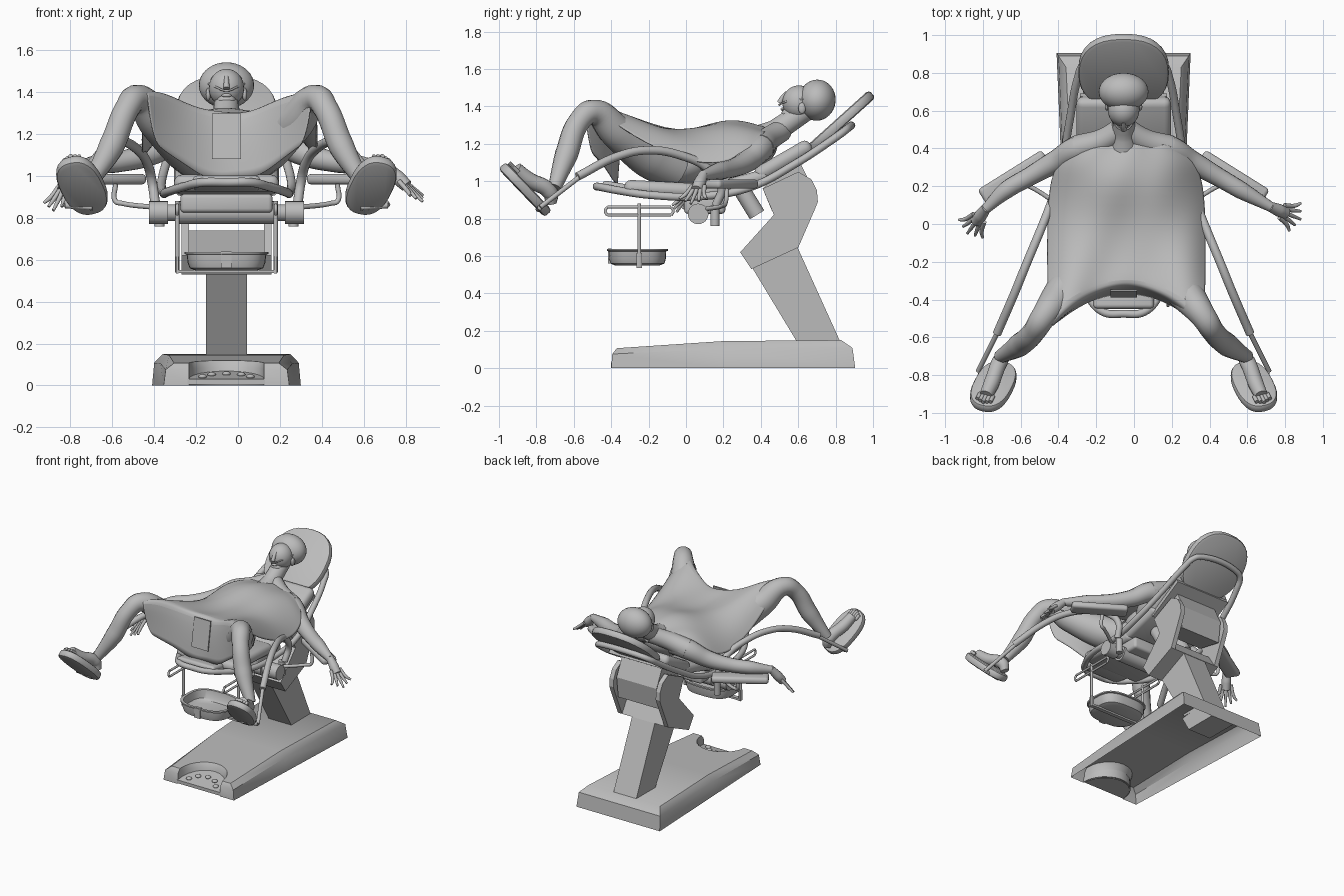
import bpy, bmesh, math
from mathutils import Vector, Matrix

if "Cube" in bpy.data.objects:
    bpy.data.objects.remove(bpy.data.objects["Cube"])

CX = -0.055  # centre line of chair and patient
grey = bpy.data.materials.new("plain_grey")
grey.use_nodes = True
grey.diffuse_color = (0.5, 0.5, 0.5, 1)
grey.node_tree.nodes["Principled BSDF"].inputs["Base Color"].default_value = (0.5, 0.5, 0.5, 1)


def finish(name, bm, smooth=True):
    bmesh.ops.recalc_face_normals(bm, faces=bm.faces)
    me = bpy.data.meshes.new(name)
    bm.to_mesh(me)
    bm.free()
    ob = bpy.data.objects.new(name, me)
    bpy.context.collection.objects.link(ob)
    ob.location.x = CX
    me.materials.append(grey)
    if smooth:
        bpy.ops.object.select_all(action='DESELECT')
        ob.select_set(True)
        bpy.context.view_layer.objects.active = ob
        bpy.ops.object.shade_smooth_by_angle(angle=math.radians(40))
    return ob


def place(loc, size, rx=0, rz=0):
    return (Matrix.Translation(loc) @ Matrix.Rotation(math.radians(rz), 4, 'Z')
            @ Matrix.Rotation(math.radians(rx), 4, 'X') @ Matrix.Diagonal((*size, 1)))


def box(name, loc, size, rx=0, rz=0, bevel=0.0):
    bm = bmesh.new()
    bmesh.ops.create_cube(bm, size=1, matrix=place(loc, size, rx, rz))
    if bevel:
        bmesh.ops.bevel(bm, geom=bm.edges[:], offset=bevel, segments=3, profile=0.5, affect='EDGES')
    return finish(name, bm)


def ball(name, loc, radii, rx=0):
    bm = bmesh.new()
    bmesh.ops.create_uvsphere(bm, u_segments=28, v_segments=18, radius=1, matrix=place(loc, radii, rx))
    return finish(name, bm)


def rod(name, a, b, r):
    a, b = Vector(a), Vector(b)
    q = (b - a).to_track_quat('Z', 'Y').to_matrix().to_4x4()
    bm = bmesh.new()
    bmesh.ops.create_cone(bm, cap_ends=True, segments=24, radius1=r, radius2=r, depth=(b - a).length,
                          matrix=Matrix.Translation((a + b) / 2) @ q)
    return finish(name, bm)


def tube(name, pts, radii, closed=False):
    # smooth swept tube with a radius for each point
    if not isinstance(radii, (list, tuple)):
        radii = [radii] * len(pts)
    cu = bpy.data.curves.new(name, 'CURVE')
    cu.dimensions = '3D'
    cu.bevel_depth, cu.bevel_resolution, cu.resolution_u = 1, 5, 8
    cu.use_fill_caps = True
    sp = cu.splines.new('BEZIER')
    sp.bezier_points.add(len(pts) - 1)
    sp.use_cyclic_u = closed
    for p, co, r in zip(sp.bezier_points, pts, radii):
        p.co, p.radius = co, r
        p.handle_left_type = p.handle_right_type = 'AUTO'
    tmp = bpy.data.objects.new(name + "_path", cu)
    bpy.context.collection.objects.link(tmp)
    me = bpy.data.meshes.new_from_object(tmp.evaluated_get(bpy.context.evaluated_depsgraph_get()))
    bm = bmesh.new()
    bm.from_mesh(me)
    bpy.data.objects.remove(tmp)
    bpy.data.meshes.remove(me)
    return finish(name, bm)


def extrude_yz(name, pts, x0, x1):
    bm = bmesh.new()
    f = bm.faces.new([bm.verts.new((x0, y, z)) for y, z in pts])
    new = bmesh.ops.extrude_face_region(bm, geom=[f])['geom']
    bmesh.ops.translate(bm, vec=(x1 - x0, 0, 0), verts=[v for v in new if isinstance(v, bmesh.types.BMVert)])
    return finish(name, bm, False)


def loft(name, rings, cap_first=True):
    bm = bmesh.new()
    rows = [[bm.verts.new(p) for p in ring] for ring in rings]
    n = len(rows[0])
    for a, b in zip(rows, rows[1:]):
        for i in range(n):
            bm.faces.new((a[i], a[(i + 1) % n], b[(i + 1) % n], b[i]))
    if cap_first:
        bm.faces.new(rows[0])
    bm.faces.new(rows[-1])
    return finish(name, bm)


def oval(w, l, z, power=3.0):
    # squared-off ellipse outline
    pts = []
    for i in range(32):
        c, s = math.cos(math.pi * i / 16), math.sin(math.pi * i / 16)
        pts.append(Vector((math.copysign(abs(c) ** (2 / power), c) * w, math.copysign(abs(s) ** (2 / power), s) * l, z)))
    return pts


def pad(name, matrix, w, l, th, power=3.0):
    steps = ((0.02, -0.5), (0.005, -0.4), (0, -0.2), (0, 0.2), (0.005, 0.4), (0.02, 0.5))
    return loft(name, [[matrix @ p for p in oval(w - e, l - e, h * th, power)] for e, h in steps])


# Hollow base with chamfered sides and a rounded notch at the front
def base_ring(inset, height):
    front, back = -0.40 + inset * 0.6, 0.905 - inset * 1.5
    wf, wm, wb = 0.30 - inset, 0.325 - inset, 0.355 - inset
    arc = [(0.18 * math.cos(t), front + 0.19 * math.sin(t)) for t in (math.pi * i / 12 for i in range(13))]
    pts = [(wf, front)] + arc + [(-wf, front), (-wm, 0.2), (-wb, back), (wb, back), (wm, 0.2)]
    return [(x, y, height * (0.145 + 0.04 * min(0, (y - 0.2) / 0.6) + 0.008 * max(0, y - 0.2))) for x, y in pts]


loft("base_cover", [base_ring(0, 0), base_ring(0.01, 0.72), base_ring(0.05, 1)], cap_first=False)
arc = [(math.cos(math.pi * i / 12), math.sin(math.pi * i / 12)) for i in range(13)]
loft("pedal_plate", [[(0.185 * x, -0.4 + 0.2 * y, z + slope * y) for x, y in arc] for z, slope in ((0.005, 0), (0.03, 0.04))])
for i in range(5):
    a = math.pi * (i + 0.5) / 5
    ball("pedal_button", (0.12 * math.cos(a), -0.385 + 0.1 * math.sin(a), 0.036 + 0.02 * math.sin(a)), (0.02, 0.02, 0.012))

# Slanted column and tilting head
extrude_yz("column", [(0.60, 0.13), (0.83, 0.13), (0.59, 0.66), (0.34, 0.56)], -0.097, 0.097)
extrude_yz("column_foot", [(0.58, 0.12), (0.82, 0.15), (0.905, 0.0), (0.65, 0.0)], -0.097, 0.097)
collar = [(0.29, 0.62), (0.35, 0.53), (0.60, 0.645), (0.685, 0.84), (0.705, 0.89), (0.70, 0.95), (0.67, 1.01),
          (0.60, 1.05), (0.41, 0.96), (0.47, 0.82)]
for s in (1, -1):
    extrude_yz("tilt_cheek", collar, s * 0.18, s * 0.215)
    rod("tilt_actuator", (s * 0.1, 0.30, 0.95), (s * 0.1, 0.38, 0.82), 0.045)
extrude_yz("collar_block", [(0.29, 0.62), (0.35, 0.53), (0.60, 0.645), (0.54, 0.74)], -0.2, 0.2)
extrude_yz("tilt_block", [(0.46, 0.84), (0.66, 0.8), (0.68, 0.96), (0.6, 1.12), (0.5, 1.05), (0.41, 0.96)], -0.17, 0.17)
rod("motor_drum", (-0.24, 0.065, 0.825), (0.24, 0.065, 0.825), 0.055)
box("motor_housing", (0, 0.1, 0.87), (0.44, 0.22, 0.09), bevel=0.02)

# Cushions
box("seat_cushion", (0, -0.08, 0.955), (0.50, 0.5, 0.08), rx=-3, bevel=0.035)
box("seat_nose", (0, -0.36, 0.965), (0.32, 0.18, 0.05), rx=-10, bevel=0.02)
box("lower_back_cushion", (0, 0.28, 0.99), (0.50, 0.34, 0.07), rx=16, bevel=0.03)
box("back_cushion", (0, 0.52, 1.11), (0.50, 0.34, 0.08), rx=30, bevel=0.035)
box("back_shell", (0, 0.545, 1.068), (0.46, 0.32, 0.03), rx=30)
pad("head_cushion", place((0, 0.81, 1.30), (1, 1, 1), rx=42), 0.24, 0.25, 0.055, 2.4)

# Frame tube that follows both edges and loops behind the head
side = [(0.11, -0.465, 0.97), (0.2, -0.36, 0.95), (0.28, -0.18, 0.925), (0.3, 0.1, 0.92), (0.31, 0.35, 0.97),
        (0.28, 0.58, 1.09), (0.24, 0.78, 1.22), (0.215, 0.84, 1.263), (0.17, 0.865, 1.283)]
tube("frame_tube", [(0, -0.475, 0.97)] + side + [(-x, y, z) for x, y, z in reversed(side)], 0.021, closed=True)

# Drain bowl on hanging rods and slide rails
loft("drain_bowl", [[p + Vector((0, -0.26, 0)) for p in oval(w, l, z, 3)] for w, l, z in
     ((0.15, 0.12, 0.55), (0.175, 0.145, 0.56), (0.185, 0.152, 0.585), (0.19, 0.154, 0.625), (0.2, 0.163, 0.628),
      (0.2, 0.163, 0.638), (0.18, 0.145, 0.638), (0.17, 0.135, 0.58), (0.15, 0.12, 0.565))])
box("bowl_cradle", (0, -0.25, 0.545), (0.48, 0.03, 0.015))
box("bowl_clip", (0, -0.408, 0.60), (0.05, 0.02, 0.08))
for s in (1, -1):
    x = s * 0.235
    rod("bowl_hanger", (x, -0.25, 0.54), (x, -0.25, 0.88), 0.01)
    box("bowl_bracket", (x, -0.25, 0.575), (0.014, 0.03, 0.08))
    for k in (1, -1):
        rod("slide_rail", (x, -0.42, 0.84 + k * 0.022), (x, -0.08, 0.84 + k * 0.022), 0.008)
        tube("slide_rail_end", [(x, -0.25 + k * y, 0.84 + z) for y, z in ((0.17, 0.022), (0.182, 0), (0.17, -0.022))], 0.008)

for s in (1, -1):
    # Clamp, leg support and foot plate
    rod("leg_clamp", (s * 0.24, 0.065, 0.825), (s * 0.29, 0.065, 0.825), 0.04)
    rod("clamp_handle", (s * 0.28, 0.065, 0.825), (s * 0.37, 0.065, 0.825), 0.055)
    rod("clamp_knob", (s * 0.32, 0.155, 0.76), (s * 0.32, 0.155, 0.87), 0.024)
    tube("leg_support", [(s * x, y, z) for x, y, z in ((0.34, 0.16, 0.87), (0.355, 0.19, 0.97), (0.38, 0.12, 1.065), (0.435, -0.02, 1.135),
         (0.51, -0.2, 1.165), (0.575, -0.36, 1.135), (0.67, -0.58, 1.025))], 0.023)
    rod("support_end", (s * 0.66, -0.56, 1.03), (s * 0.77, -0.78, 0.86), 0.013)
    rod("foot_bracket", (s * 0.77, -0.78, 0.86), (s * 0.64, -0.79, 0.85), 0.014)
    heel, toe = Vector((s * 0.635, -0.75, 0.84)), Vector((s * 0.745, -0.97, 1.07))
    d = (toe - heel).normalized()
    n = Vector((0, 0.7, 0.7))
    n = (n - d * n.dot(d)).normalized()
    across = d.cross(n)
    mid = (heel + toe) / 2
    axes = Matrix((across, d, n)).transposed().to_4x4()
    pad("foot_plate", Matrix.Translation(mid) @ axes, 0.105, 0.182, 0.055, 2.5)
    # Legs and feet
    ankle = heel + d * 0.06 + n * 0.12
    tube("leg", [(s * 0.10, -0.06, 1.07), (s * 0.19, -0.2, 1.14), (s * 0.33, -0.37, 1.265), (s * 0.43, -0.50, 1.37),
                 (s * 0.475, -0.57, 1.32), (s * 0.55, -0.64, 1.14), ankle], [0.12, 0.12, 0.095, 0.066, 0.06, 0.062, 0.036])
    tube("foot", [heel + d * 0.01 + n * 0.05, ankle - n * 0.035, mid + d * 0.03 + n * 0.05, mid + d * 0.12 + n * 0.042],
         [0.03, 0.043, 0.042, 0.036])
    for i in range(5):
        p = mid + d * 0.11 + n * 0.038 + across * (i - 2) * 0.018
        rod("toe", p, p + d * (0.06 - 0.008 * abs(i - 2)), 0.011)
    # Arm rest and its bracket
    box("arm_rest", (s * 0.575, 0.24, 0.985), (0.40, 0.11, 0.05), rz=-s * 32, bevel=0.02)
    tube("arm_rest_bracket", [(s * 0.53, 0.22, 0.96), (s * 0.53, 0.21, 0.88), (s * 0.50, 0.2, 0.87), (s * 0.34, 0.1, 0.85)], 0.012)
    # Arms and hands, one wrist drooping more
    wrist, tip = ((0.78, 0.09, 1.03), (0.925, 0.03, 0.89)) if s > 0 else ((-0.73, 0.08, 1.03), (-0.82, -0.04, 0.85))
    wrist, tip = Vector(wrist), Vector(tip)
    tube("shoulder", [(0, 0.51, 1.27), (s * 0.11, 0.44, 1.225), (s * 0.24, 0.40, 1.18)], [0.06, 0.065, 0.072])
    tube("arm", [(s * 0.12, 0.41, 1.19), (s * 0.23, 0.40, 1.18), (s * 0.36, 0.33, 1.11), (s * 0.50, 0.25, 1.07),
                 (s * 0.62, 0.18, 1.055), wrist], [0.07, 0.074, 0.06, 0.05, 0.047, 0.027])
    reach = tip - wrist
    wide = reach.cross(Vector((0, 0, 1))).normalized()
    palm = wrist + reach * 0.3
    tube("palm", [wrist - reach * 0.05, palm, wrist + reach * 0.55], [0.026, 0.034, 0.03])
    for i in range(5):
        k = (i - 2) * 0.022 * s
        a = palm + wide * k * 0.8 + reach * 0.1
        tube("finger", [a, a + reach * 0.35 + wide * k * 0.5, a + reach * (0.68 - 0.1 * abs(i - 2)) + wide * k], [0.012, 0.011, 0.007])

# Torso, neck and head
ball("chest", (0, 0.27, 1.17), (0.19, 0.22, 0.13), rx=8)
ball("pelvis", (0, -0.06, 1.08), (0.19, 0.19, 0.11))
ball("abdomen", (0, 0.1, 1.13), (0.16, 0.2, 0.11))
tube("neck", [(0, 0.38, 1.21), (0, 0.48, 1.27), (0, 0.64, 1.38)], [0.09, 0.062, 0.06])
ball("cap", (0, 0.70, 1.433), (0.132, 0.1, 0.11), rx=-8)
ball("face", (0, 0.605, 1.42), (0.084, 0.09, 0.092), rx=20)
ball("chin", (0, 0.555, 1.36), (0.045, 0.045, 0.036))
tube("nose", [(0, 0.54, 1.475), (0, 0.515, 1.445), (0, 0.50, 1.418)], [0.01, 0.013, 0.015])
ball("lips", (0, 0.518, 1.385), (0.024, 0.012, 0.009))
tube("breathing_line", [(-0.085, 0.63, 1.44), (-0.05, 0.535, 1.425), (0, 0.498, 1.408), (0.05, 0.535, 1.425), (0.085, 0.63, 1.44)], 0.005)
for s in (1, -1):
    ball("ear", (s * 0.087, 0.62, 1.39), (0.012, 0.02, 0.03))

# Surgical drape with a front fall: y, bend, half width, heights at centre, thigh and edge
rows = [(0.44, -0.03, 0.24, 1.28, 1.27, 1.25), (0.33, 0, 0.37, 1.315, 1.28, 1.17), (0.2, 0, 0.41, 1.335, 1.26, 1.09),
        (0.0, 0, 0.42, 1.265, 1.24, 1.10), (-0.2, -0.09, 0.42, 1.275, 1.325, 1.24), (-0.31, -0.2, 0.41, 1.31, 1.375, 1.42),
        (-0.335, -0.21, 0.39, 1.29, 1.36, 1.40), (-0.36, -0.17, 0.38, 1.14, 1.2, 1.27), (-0.37, -0.14, 0.35, 0.98, 1.05, 1.16)]
bm = bmesh.new()
grid = []
for r, (y, bend, hw, zc, zt, ze) in enumerate(rows):
    line = []
    q = (0.36 * (ze - zc) - (zt - zc)) / 0.23
    for i in range(25):
        t = i / 12 - 1
        fold = 0.007 * math.sin(9 * t + 1.7 * r) * (1 - abs(t) / 2)
        line.append(bm.verts.new((hw * t + 0.015, y + bend * t * t, zc + (ze - zc - q) * t ** 2 + q * t ** 4 + fold)))
    grid.append(line)
for a, b in zip(grid, grid[1:]):
    for i in range(24):
        bm.faces.new((a[i], a[i + 1], b[i + 1], b[i]))
drape = finish("surgical_drape", bm)
sub = drape.modifiers.new("soften", 'SUBSURF')
sub.levels = sub.render_levels = 2
drape.modifiers.new("cloth", 'SOLIDIFY').thickness = 0.006
box("drape_panel", (0, -0.368, 1.19), (0.14, 0.009, 0.22), rx=-9)
